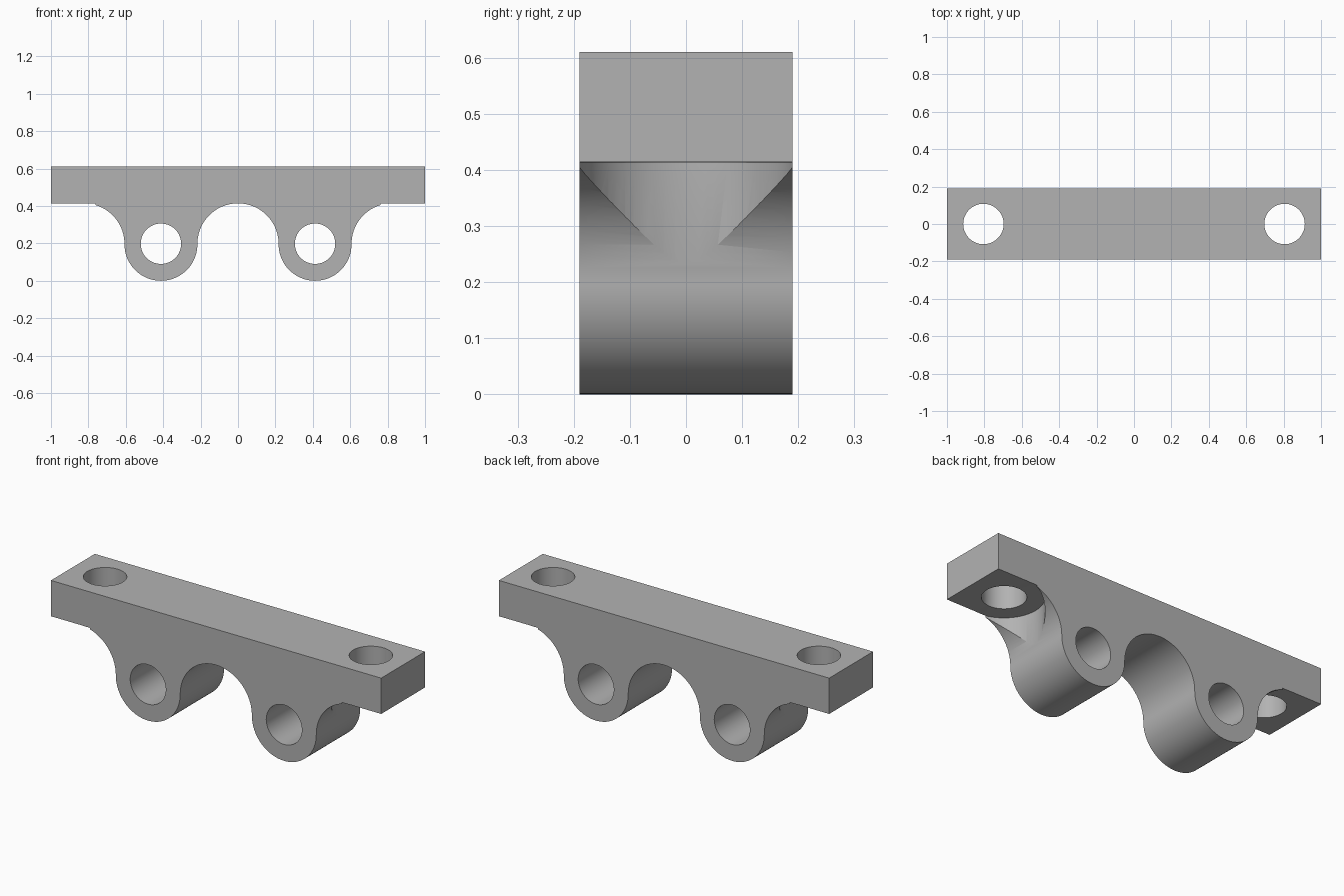
import bpy, bmesh, math
from mathutils import Matrix

cube = bpy.data.objects.get("Cube")
if cube:
    bpy.data.objects.remove(cube, do_unlink=True)

TOP, UNDER, HALF_DEPTH = 0.61, 0.414, 0.19
LUG_X, LUG_Z, LUG_R = 0.412, 0.195, 0.195
ARCH_R = LUG_X - LUG_R            # arch and fillet radius, tangent to the lug sides
ARCH_Z = UNDER - ARCH_R
BORE_R, BOLT_X, SPOT_R = 0.108, 0.805, 0.195

grey = bpy.data.materials.new("plain grey")
grey.use_nodes = True
grey.diffuse_color = (0.448, 0.448, 0.448, 1)
grey.node_tree.nodes["Principled BSDF"].inputs["Base Color"].default_value = grey.diffuse_color


def arc(cx, cz, r, start, end, steps):
    angles = [math.radians(start + (end - start) * i / steps) for i in range(steps + 1)]
    return [(cx + r * math.cos(a), cz + r * math.sin(a)) for a in angles]


def to_object(bm, name):
    bmesh.ops.recalc_face_normals(bm, faces=bm.faces)
    mesh = bpy.data.meshes.new(name)
    bm.to_mesh(mesh)
    bm.free()
    mesh.materials.append(grey)
    obj = bpy.data.objects.new(name, mesh)
    bpy.context.collection.objects.link(obj)
    return obj


def cutter(name, radius, length, matrix):
    bm = bmesh.new()
    bmesh.ops.create_cone(bm, cap_ends=True, segments=64, radius1=radius,
                          radius2=radius, depth=length, matrix=matrix)
    obj = to_object(bm, name)
    obj.hide_render = True
    return obj


# Bracket body: right half of the outline, mirrored, then extruded front to back
half = arc(0, ARCH_Z, ARCH_R, 90, 0, 24)
half += arc(LUG_X, LUG_Z, LUG_R, 180, 360, 48)
half += arc(2 * LUG_X, ARCH_Z, ARCH_R, 180, 90, 24)
half += [(1, UNDER), (1, TOP)]
outline = half + [(-x, z) for x, z in reversed(half[1:])]

bm = bmesh.new()
face = bm.faces.new([bm.verts.new((x, -HALF_DEPTH, z)) for x, z in outline])
ext = bmesh.ops.extrude_face_region(bm, geom=[face])
verts = [v for v in ext["geom"] if isinstance(v, bmesh.types.BMVert)]
bmesh.ops.translate(bm, verts=verts, vec=(0, 2 * HALF_DEPTH, 0))
bracket = to_object(bm, "mounting_bracket")

# Lug bores, bolt holes and the round clearances under the bolt holes
cutters = []
for side, s in (("left", 1), ("right", -1)):
    bore = Matrix.Translation((s * LUG_X, 0, 0.198)) @ Matrix.Rotation(math.pi / 2, 4, "X")
    cutters.append(cutter(side + "_lug_bore", BORE_R, 1, bore))
    cutters.append(cutter(side + "_bolt_hole", BORE_R, 2,
                          Matrix.Translation((s * BOLT_X, 0, 0.5))))
    cutters.append(cutter(side + "_bolt_clearance", SPOT_R, 0.6,
                          Matrix.Translation((s * BOLT_X, 0, UNDER - 0.3005))))

for c in cutters:
    mod = bracket.modifiers.new(c.name, "BOOLEAN")
    mod.operation, mod.solver, mod.object = "DIFFERENCE", "EXACT", c

# Apply the cuts and drop the helpers
bpy.context.view_layer.update()
cut = bpy.data.meshes.new_from_object(bracket.evaluated_get(bpy.context.evaluated_depsgraph_get()))
bracket.modifiers.clear()
bracket.data = cut
for c in cutters:
    bpy.data.objects.remove(c, do_unlink=True)

bpy.ops.object.select_all(action="DESELECT")
bracket.select_set(True)
bpy.context.view_layer.objects.active = bracket
bpy.ops.object.shade_smooth_by_angle(angle=math.radians(25))
